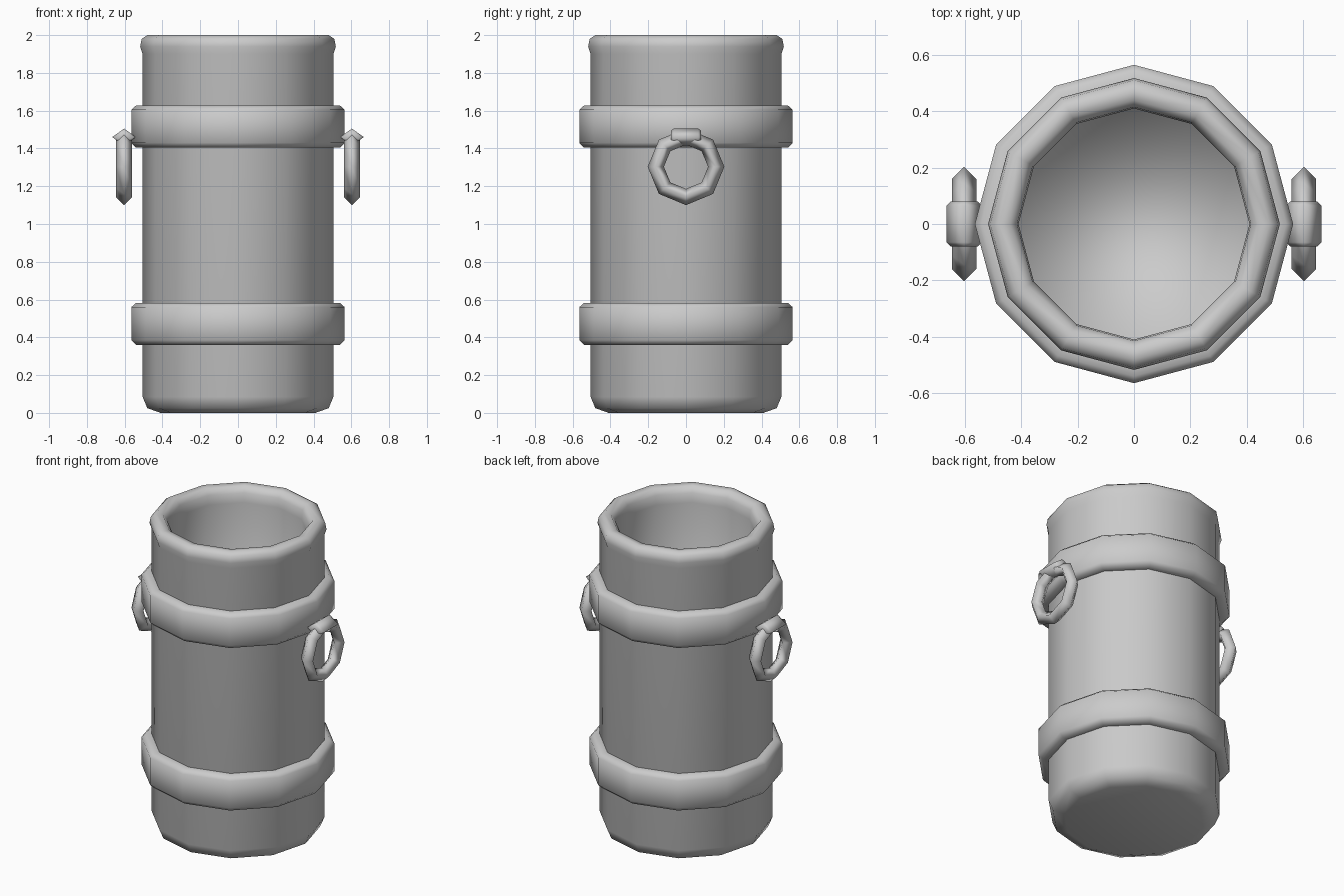
import bpy
from math import sin, cos, pi

cube = bpy.data.objects.get("Cube")
if cube:
    bpy.data.objects.remove(cube)

SIDES = 12

grey = bpy.data.materials.new("plain grey")
grey.use_nodes = True
colour = (0.6, 0.6, 0.6, 1)
grey.diffuse_color = colour
grey.node_tree.nodes["Principled BSDF"].inputs["Base Color"].default_value = colour


def build(name, verts, faces, angle):
    mesh = bpy.data.meshes.new(name)
    mesh.from_pydata(verts, [], faces)
    mesh.materials.append(grey)
    obj = bpy.data.objects.new(name, mesh)
    bpy.context.collection.objects.link(obj)
    bpy.ops.object.select_all(action="DESELECT")
    obj.select_set(True)
    bpy.context.view_layer.objects.active = obj
    bpy.ops.object.shade_smooth_by_angle(angle=angle)
    return obj


def lathe(name, profile, caps, angle):
    """Spin (radius, height) points about z; caps close both profile ends."""
    n = len(profile)
    verts = [(r * cos(2 * pi * s / SIDES), r * sin(2 * pi * s / SIDES), z)
             for s in range(SIDES) for r, z in profile]
    faces = []
    for s in range(SIDES):
        a, b = s * n, (s + 1) % SIDES * n
        faces += [(a + i, b + i, b + i + 1, a + i + 1) for i in range(n - 1)]
    if caps:
        faces.append([s * n for s in reversed(range(SIDES))])
        faces.append([s * n + n - 1 for s in range(SIDES)])
    return build(name, verts, faces, angle)


# Hollow body with a rounded foot and a rolled lip
lathe("body", [(0.41, 0), (0.48, 0.025), (0.505, 0.085), (0.505, 1.9),
               (0.518, 1.94), (0.51, 1.98), (0.48, 2), (0.44, 1.995),
               (0.415, 1.96), (0.41, 1.9), (0.41, 0.1)], True, pi)

# Raised bands
for name, z in (("lower_band", 0.36), ("upper_band", 1.405)):
    lathe(name, [(0.5, z), (0.54, z), (0.565, z + 0.025), (0.565, z + 0.2),
                 (0.54, z + 0.222), (0.5, z + 0.222)], False, 1.0)


def diamond_ring(name, x):
    """Eight-sided ring with a diamond section, hanging in the yz plane."""
    count, verts, faces = 8, [], []
    for s in range(count):
        a = 2 * pi * s / count
        for k in range(4):
            b = k * pi / 2
            r = 0.16 + 0.043 * cos(b)
            verts.append((x + 0.043 * sin(b), r * sin(a), 1.303 - r * cos(a)))
        faces += [(4 * s + k, 4 * s + (k + 1) % 4,
                   4 * ((s + 1) % count) + (k + 1) % 4,
                   4 * ((s + 1) % count) + k) for k in range(4)]
    return build(name, verts, faces, pi)


def clasp(name, x):
    """Thicker diamond sleeve over the top of the ring, with tapered ends."""
    verts, faces = [], []
    for y, size in ((-0.08, 0.75), (-0.065, 1), (0.065, 1), (0.08, 0.75)):
        verts += [(x + 0.063 * size * cos(k * pi / 2), y,
                   1.46 + 0.045 * size * sin(k * pi / 2)) for k in range(4)]
    for j in range(3):
        faces += [(4 * j + k, 4 * j + 4 + k, 4 * j + 4 + (k + 1) % 4,
                   4 * j + (k + 1) % 4) for k in range(4)]
    faces += [(0, 1, 2, 3), (15, 14, 13, 12)]
    return build(name, verts, faces, pi)


# Ring handles on both sides
for side, x in (("left", 0.603), ("right", -0.603)):
    diamond_ring(side + "_ring", x)
    clasp(side + "_clasp", x)
